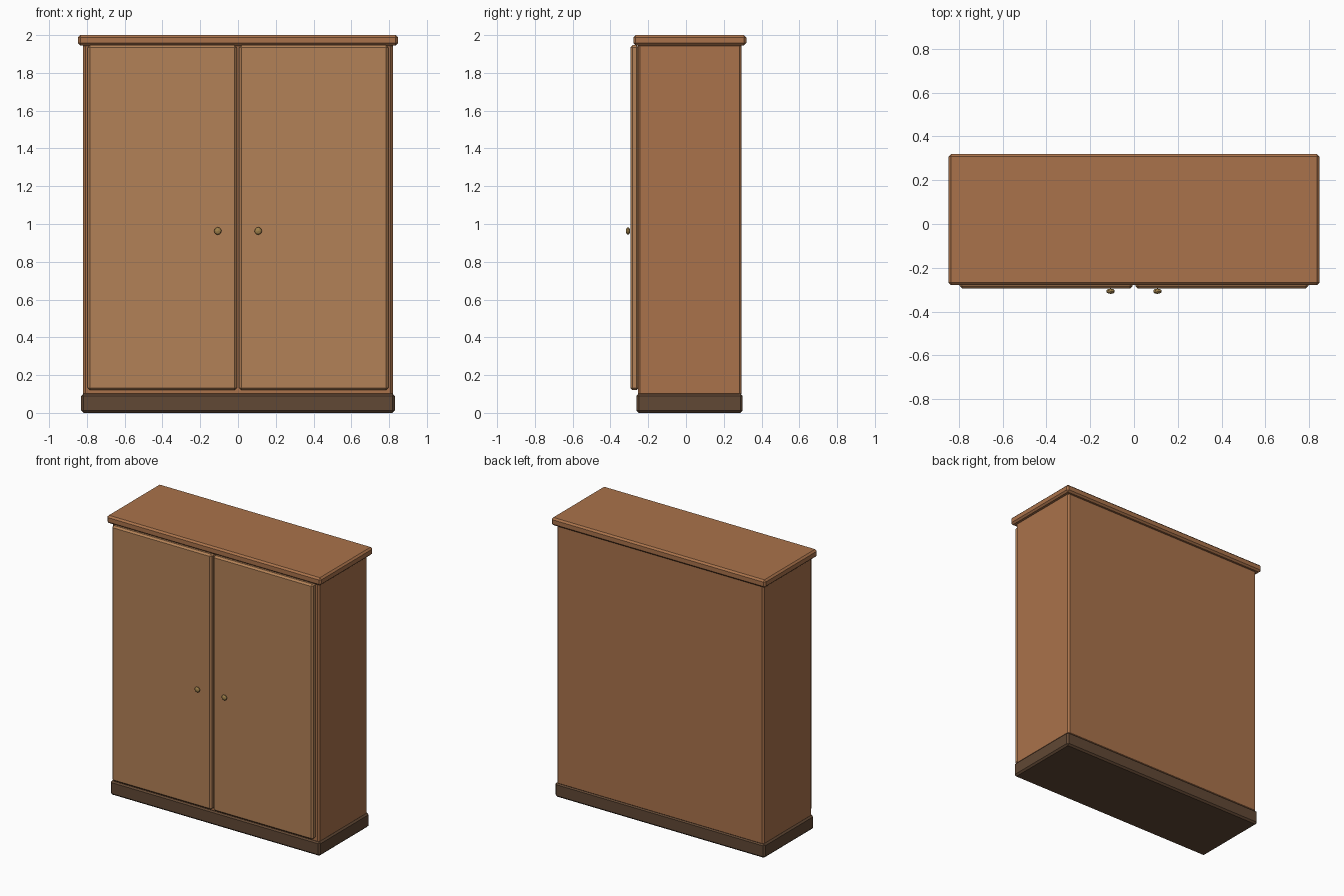
import bpy

if "Cube" in bpy.data.objects:
    bpy.data.objects.remove(bpy.data.objects["Cube"])


def material(name, rgb):
    m = bpy.data.materials.new(name)
    m.diffuse_color = (*rgb, 1)
    m.use_nodes = True
    m.node_tree.nodes["Principled BSDF"].inputs["Base Color"].default_value = m.diffuse_color
    return m


wood = material("wood", (0.40, 0.17, 0.07))
door_wood = material("door_wood", (0.45, 0.22, 0.095))
dark_wood = material("dark_wood", (0.12, 0.065, 0.035))
brass = material("brass", (0.35, 0.22, 0.07))


def box(name, lo, hi, mat, bevel=0.012):
    bpy.ops.mesh.primitive_cube_add(
        size=1, location=[(a + b) / 2 for a, b in zip(lo, hi)])
    o = bpy.context.object
    o.name = name
    o.scale = [b - a for a, b in zip(lo, hi)]
    bpy.ops.object.transform_apply(location=False, rotation=False, scale=True)
    mod = o.modifiers.new("bevel", 'BEVEL')
    mod.width = bevel
    mod.segments = 1
    o.data.materials.append(mat)
    return o


# carcass, plinth and top board
box("carcass", (-0.82, -0.255, 0.09), (0.82, 0.295, 1.955), wood)
box("plinth", (-0.83, -0.262, 0), (0.83, 0.30, 0.102), dark_wood)
box("top_board", (-0.847, -0.279, 1.945), (0.847, 0.319, 2.0), wood)

# doors and knobs, mirrored left and right
for side, s in (("left", -1), ("right", 1)):
    x0, x1 = sorted((0.006 * s, 0.796 * s))
    box(side + "_door", (x0, -0.295, 0.12), (x1, -0.25, 1.947), door_wood)
    bpy.ops.mesh.primitive_ico_sphere_add(
        subdivisions=2, radius=0.02, location=(0.107 * s, -0.307, 0.963))
    knob = bpy.context.object
    knob.name = side + "_knob"
    knob.scale = (1, 0.6, 1)
    knob.data.materials.append(brass)
